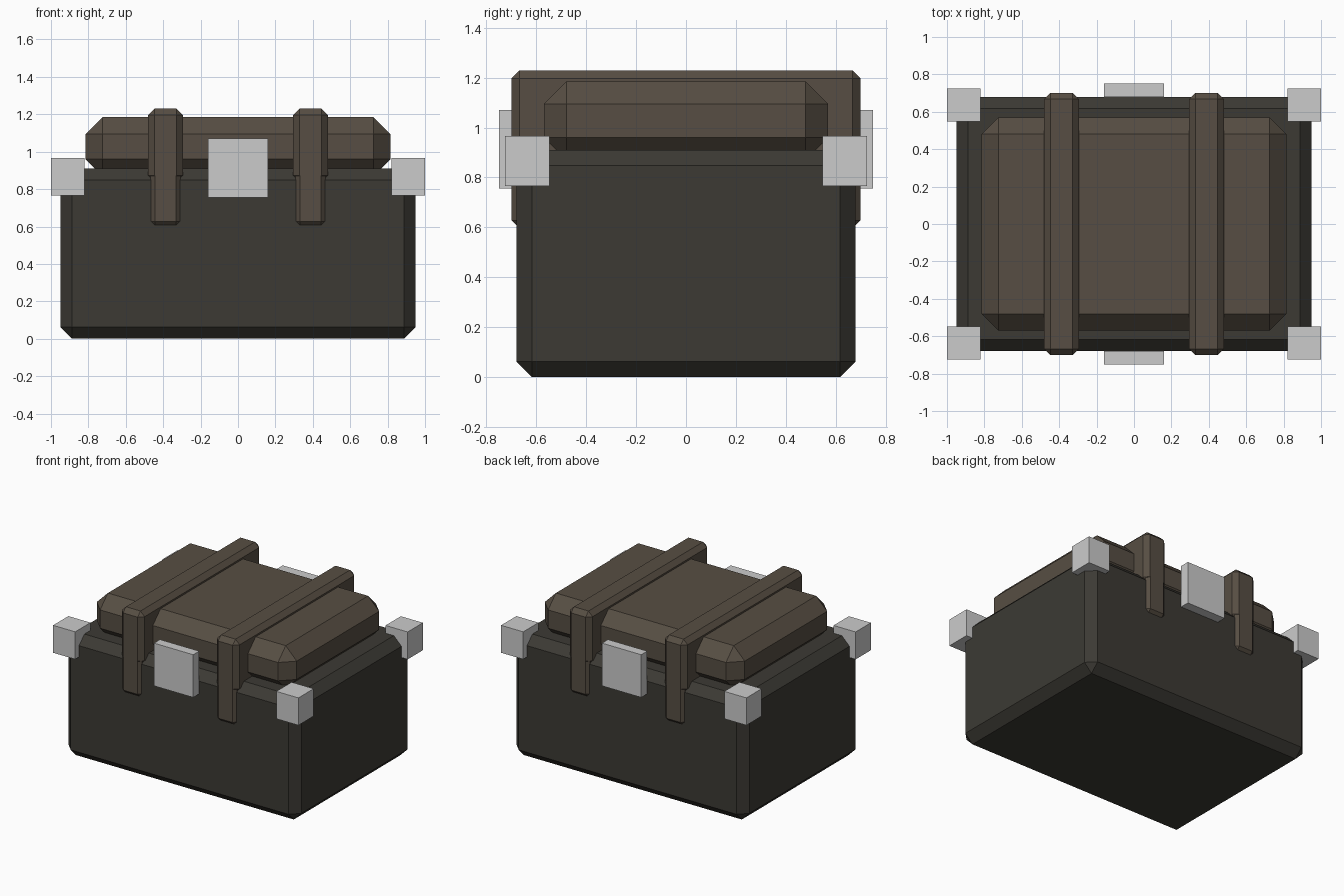
import bpy, bmesh
from mathutils import Vector

if "Cube" in bpy.data.objects:
    bpy.data.objects.remove(bpy.data.objects["Cube"])


def material(name, rgb):
    m = bpy.data.materials.new(name)
    m.diffuse_color = (*rgb, 1)
    m.use_nodes = True
    m.node_tree.nodes["Principled BSDF"].inputs["Base Color"].default_value = m.diffuse_color
    return m


def box(name, lo, hi, bevel=0, mat=None):
    """Box between two corners, with optional flat chamfers on every edge."""
    lo, hi = Vector(lo), Vector(hi)
    bm = bmesh.new()
    bmesh.ops.create_cube(bm, size=1)
    for v in bm.verts:
        v.co = (lo + hi) / 2 + v.co * (hi - lo)
    if bevel:
        bmesh.ops.bevel(bm, geom=bm.edges[:], offset=bevel, segments=1,
                        profile=0.5, affect='EDGES')
    me = bpy.data.meshes.new(name)
    bm.to_mesh(me)
    bm.free()
    if mat:
        me.materials.append(mat)
    ob = bpy.data.objects.new(name, me)
    bpy.context.collection.objects.link(ob)
    return ob


def mirror(ob, x=False, y=False):
    mod = ob.modifiers.new("mirror", 'MIRROR')
    mod.use_axis = (x, y, False)
    mod.use_mirror_merge = False


dark = material("dark_case", (0.045, 0.042, 0.034))
brown = material("brown_leather", (0.095, 0.076, 0.056))

# Main chest and raised lid
box("chest_body", (-0.95, -0.68, 0), (0.95, 0.68, 0.91), 0.062, dark)
box("lid", (-0.815, -0.57, 0.87), (0.815, 0.57, 1.185), 0.09, brown)

# Straps over the lid, with narrower tails down front and back
strap = box("strap", (0.295, -0.70, 0.84), (0.48, 0.70, 1.23), 0.033, brown)
mirror(strap, x=True)
tail = box("strap_tail", (0.308, -0.70, 0.605), (0.467, -0.62, 0.95), 0.023, brown)
mirror(tail, x=True, y=True)

# Metal latch plates and corner guards
latch = box("latch", (-0.16, -0.75, 0.755), (0.16, -0.68, 1.07))
mirror(latch, y=True)
guard = box("corner_guard", (0.82, -0.725, 0.765), (1.0, -0.547, 0.967))
mirror(guard, x=True, y=True)
